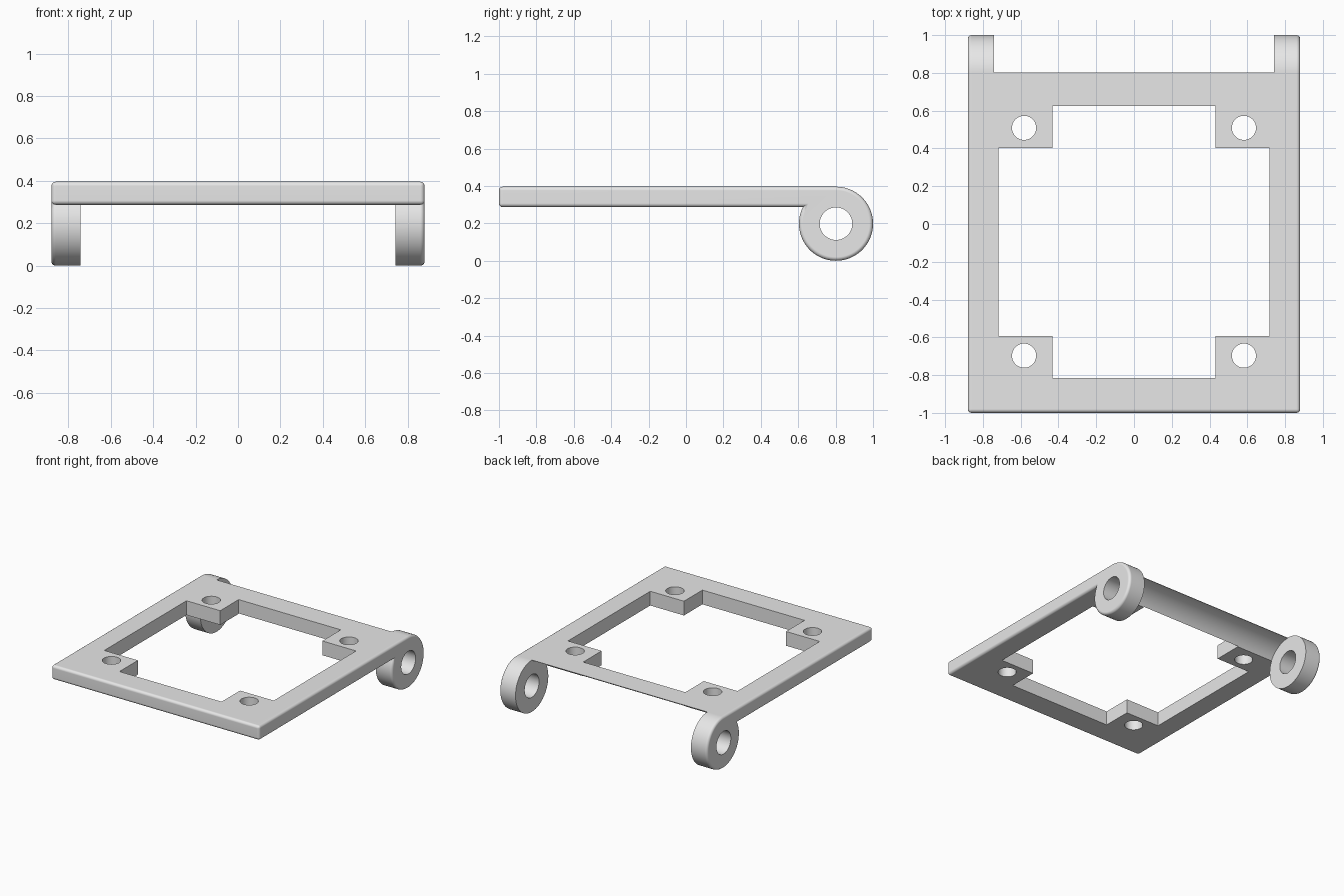
import bpy
import bmesh
from math import sin, cos, pi, radians

old = bpy.data.objects.get("Cube")
if old:
    bpy.data.objects.remove(old, do_unlink=True)

HALF_W, TOP, BOTTOM = 0.88, 0.396, 0.287    # plate
PIVOT_Y, PIVOT_Z, RING_R, BORE_R = 0.802, 0.198, 0.198, 0.087
RING_IN = 0.742                             # inner face of each hinge ring

grey = bpy.data.materials.new("plain_grey")
grey.use_nodes = True
grey.diffuse_color = (0.8, 0.8, 0.8, 1)
grey.node_tree.nodes["Principled BSDF"].inputs["Base Color"].default_value = (0.8, 0.8, 0.8, 1)


def arc(cy, cz, r, start, end, steps):
    """Points on an arc, angles in degrees."""
    angles = [radians(start + (end - start) * i / steps) for i in range(steps + 1)]
    return [(cy + r * cos(a), cz + r * sin(a)) for a in angles]


def prism(points, axis, lo, hi):
    """Extrude a closed profile along x (profile in yz) or z (profile in xy)."""
    bm = bmesh.new()

    def place(p, d):
        return (d, *p) if axis == "x" else (*p, d)

    face = bm.faces.new([bm.verts.new(place(p, lo)) for p in points])
    move = bmesh.ops.extrude_face_region(bm, geom=[face])
    for v in move["geom"]:
        if isinstance(v, bmesh.types.BMVert):
            v.co["xyz".index(axis)] = hi
    bmesh.ops.recalc_face_normals(bm, faces=bm.faces)
    return bm


def add_object(name, bm):
    mesh = bpy.data.meshes.new(name)
    bm.to_mesh(mesh)
    bm.free()
    mesh.materials.append(grey)
    obj = bpy.data.objects.new(name, mesh)
    bpy.context.collection.objects.link(obj)
    return obj


# Body: plate and hinge ring share one side profile
join = 180 - math_angle if (math_angle := 0) else 154
profile = [(-1, BOTTOM), (-1, TOP)] + arc(PIVOT_Y, PIVOT_Z, RING_R, 90, -206, 64)
profile[-1] = (PIVOT_Y - (RING_R ** 2 - (BOTTOM - PIVOT_Z) ** 2) ** 0.5, BOTTOM)
body = prism(profile, "x", -HALF_W, HALF_W)

# Rounded outer rim on both sides and around the front
rim = [e for e in body.edges
       if abs(e.verts[0].co.x - e.verts[1].co.x) < 0.01
       or all(v.co.y < -0.99 for v in e.verts)]
bmesh.ops.bevel(body, geom=rim, offset=0.02, segments=4, profile=0.5, affect="EDGES")
frame = add_object("hinged_frame", body)

cutters = []

# Clearance between the rings, leaving a curved underside on the rear bar
gap = arc(PIVOT_Y, PIVOT_Z - 0.009, 0.204, 90, 270, 40)
gap = [(1.2, 0.6), (PIVOT_Y, 0.6)] + gap + [(1.2, gap[-1][1])]
cutters.append(add_object("ring_gap_cutter", prism(gap, "x", -RING_IN, RING_IN)))

# Central opening with four corner tabs
wide, narrow = 0.717, 0.432
front, tab_front, tab_rear, rear = -0.815, -0.592, 0.402, 0.625
right_half = [(narrow, front), (narrow, tab_front), (wide, tab_front),
              (wide, tab_rear), (narrow, tab_rear), (narrow, rear)]
opening = right_half + [(-x, y) for x, y in reversed(right_half)]
cutters.append(add_object("opening_cutter", prism(opening, "z", 0.1, 0.6)))

# Screw holes in the tabs
for x in (-0.582, 0.582):
    for y in (-0.697, 0.509):
        hole = arc(x, y, 0.064, 0, 360, 40)[:-1]
        cutters.append(add_object("screw_hole_cutter", prism(hole, "z", 0.1, 0.6)))

# Hinge pin bore
bore = arc(PIVOT_Y, PIVOT_Z, BORE_R, 0, 360, 48)[:-1]
cutters.append(add_object("pin_bore_cutter", prism(bore, "x", -1, 1)))

for cutter in cutters:
    cutter.hide_render = True
    mod = frame.modifiers.new(cutter.name, "BOOLEAN")
    mod.operation = "DIFFERENCE"
    mod.solver = "EXACT"
    mod.object = cutter

# Bake the cuts and remove the helpers
graph = bpy.context.evaluated_depsgraph_get()
frame_mesh = bpy.data.meshes.new_from_object(frame.evaluated_get(graph))
frame.modifiers.clear()
frame.data = frame_mesh
frame_mesh.materials.clear()
frame_mesh.materials.append(grey)
for poly in frame_mesh.polygons:
    poly.material_index = 0
for cutter in cutters:
    bpy.data.objects.remove(cutter, do_unlink=True)

# Smooth curves, crisp edges
bpy.ops.object.select_all(action="DESELECT")
frame.select_set(True)
bpy.context.view_layer.objects.active = frame
bpy.ops.object.shade_smooth_by_angle(angle=radians(30))
weighted = frame.modifiers.new("weighted_normals", "WEIGHTED_NORMAL")
weighted.keep_sharp = True
